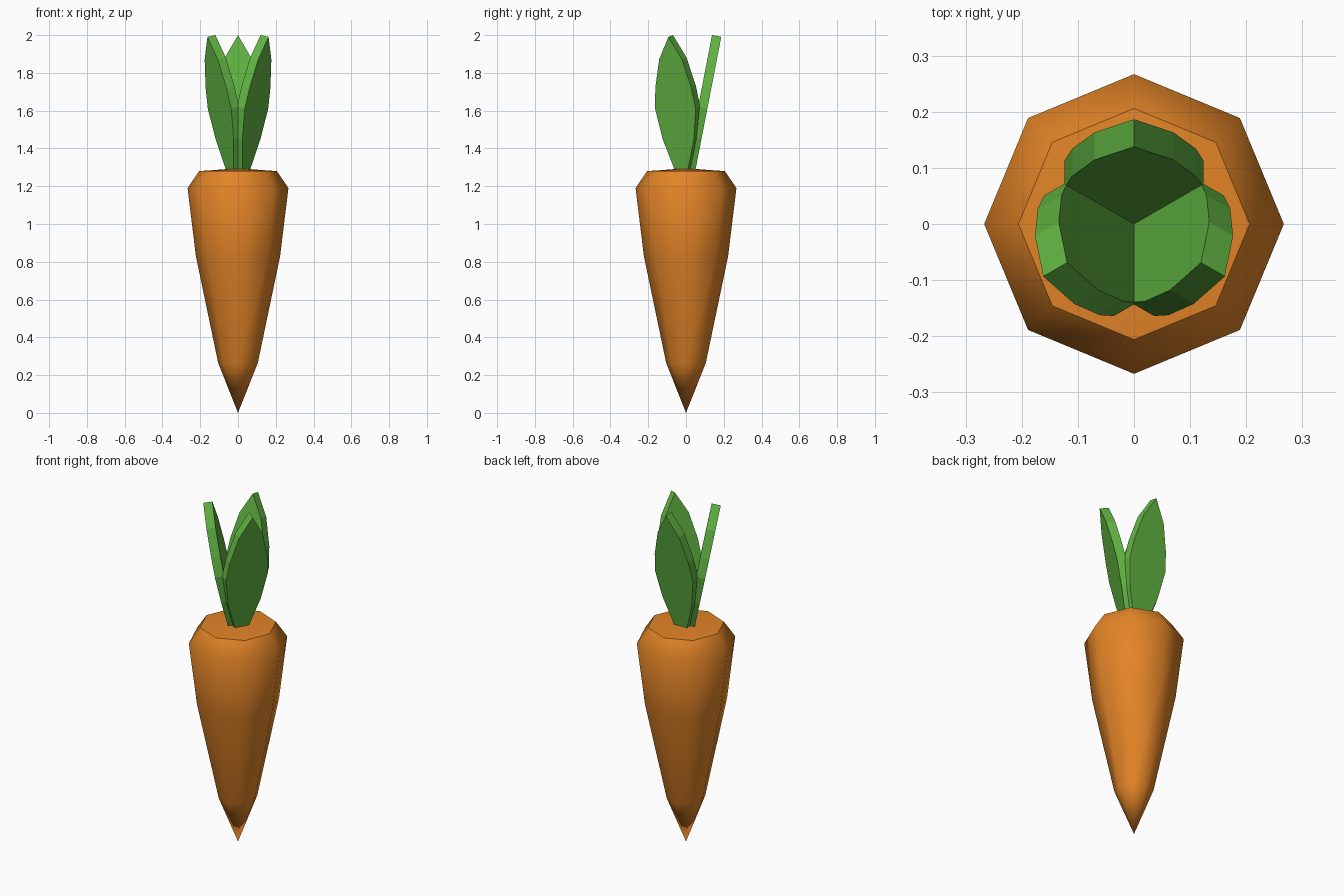
import bpy
import bmesh
from math import cos, sin, pi, radians
from mathutils import Matrix

cube = bpy.data.objects.get("Cube")
if cube:
    bpy.data.objects.remove(cube, do_unlink=True)


def make_material(name, rgb):
    mat = bpy.data.materials.new(name)
    mat.use_nodes = True
    mat.diffuse_color = (*rgb, 1)
    mat.node_tree.nodes["Principled BSDF"].inputs["Base Color"].default_value = (*rgb, 1)
    return mat


def finish(name, bm, mat):
    bmesh.ops.recalc_face_normals(bm, faces=bm.faces[:])
    mesh = bpy.data.meshes.new(name)
    bm.to_mesh(mesh)
    bm.free()
    mesh.materials.append(mat)
    obj = bpy.data.objects.new(name, mesh)
    bpy.context.collection.objects.link(obj)
    return obj


orange = make_material("carrot_orange", (0.76, 0.23, 0.02))
green = make_material("leaf_green", (0.12, 0.46, 0.055))

# Root: eight-sided lathe with a point at each end
SIDES = 8
profile = [(0.105, 0.265), (0.223, 0.83), (0.267, 1.19), (0.206, 1.28)]
bm = bmesh.new()
rings = [[bm.verts.new((r * cos(2 * pi * i / SIDES), r * sin(2 * pi * i / SIDES), z))
          for i in range(SIDES)] for r, z in profile]
tip = bm.verts.new((0, 0, 0))
crown = bm.verts.new((0, 0, 1.295))
for i in range(SIDES):
    j = (i + 1) % SIDES
    bm.faces.new((tip, rings[0][j], rings[0][i]))
    for low, high in zip(rings, rings[1:]):
        bm.faces.new((low[i], low[j], high[j], high[i]))
    bm.faces.new((rings[-1][i], rings[-1][j], crown))
root = finish("carrot_root", bm, orange)
bpy.ops.object.select_all(action="DESELECT")
root.select_set(True)
bpy.context.view_layer.objects.active = root
bpy.ops.object.shade_smooth_by_angle(angle=radians(47))

# Leaves: three thick pointed blades leaning outwards
BASE, LEAN = 1.29, 0.194
half = [(0.035, 1.28), (0.096, 1.46), (0.124, 1.62), (0.11, 1.73), (0.07, 1.88)]
outline = half + [(0, 2.0)] + [(-x, z) for x, z in reversed(half)]
for name, angle in (("back_leaf", 0), ("right_leaf", 120), ("left_leaf", 240)):
    bm = bmesh.new()
    blade = bm.faces.new([bm.verts.new((x, (z - BASE) * LEAN, z)) for x, z in outline])
    out = bmesh.ops.extrude_face_region(bm, geom=[blade], use_keep_orig=True)
    moved = [v for v in out["geom"] if isinstance(v, bmesh.types.BMVert)]
    bmesh.ops.translate(bm, verts=moved, vec=(0, 0.049, -0.0095))
    bmesh.ops.rotate(bm, verts=bm.verts[:], cent=(0, 0, 0),
                     matrix=Matrix.Rotation(radians(angle), 3, "Z"))
    finish(name, bm, green)
